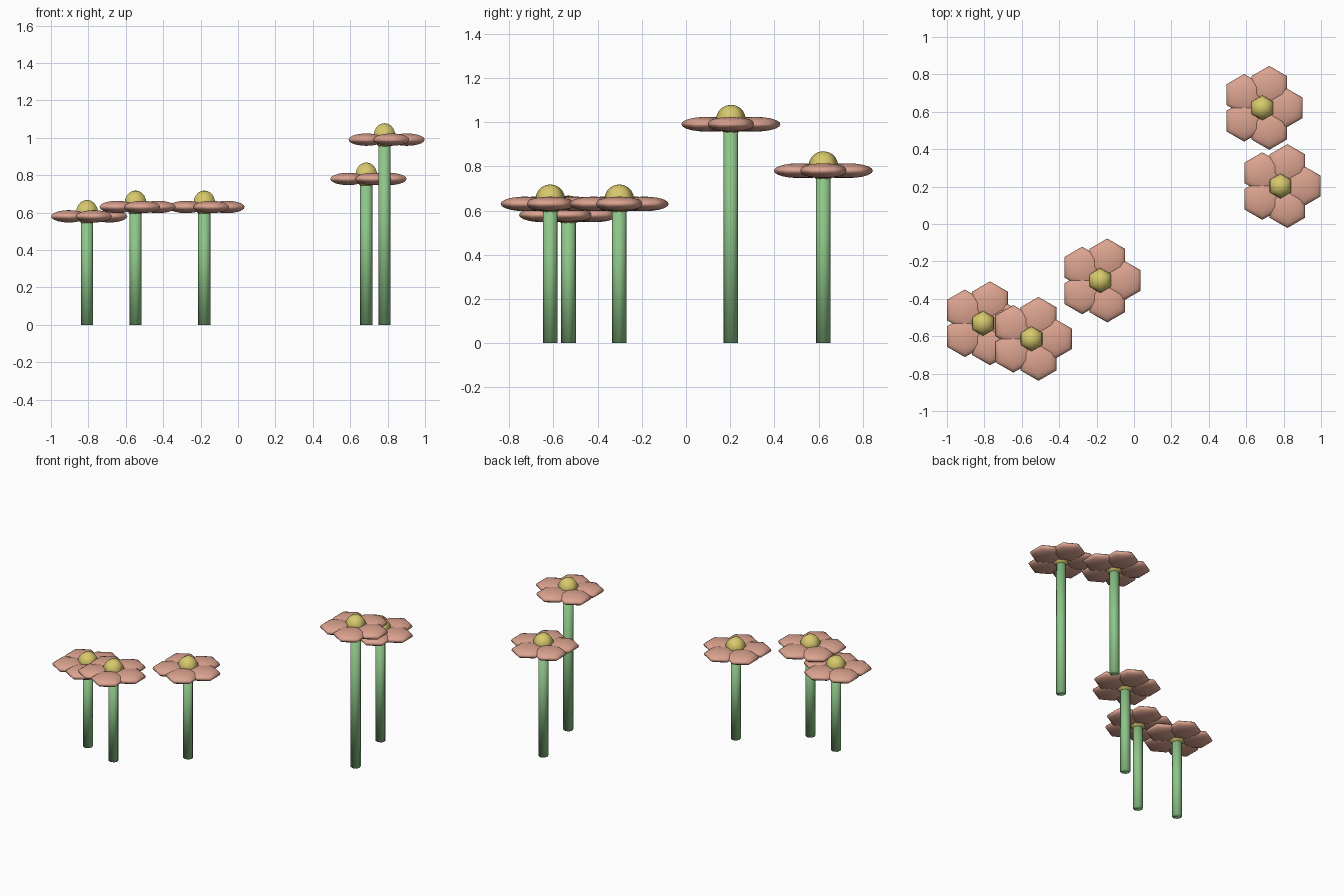
import bpy
import bmesh
import math
from mathutils import Matrix, Vector

cube = bpy.data.objects.get("Cube")
if cube:
    bpy.data.objects.remove(cube, do_unlink=True)


def make_material(name, color):
    mat = bpy.data.materials.new(name)
    mat.use_nodes = True
    mat.diffuse_color = (*color, 1)
    mat.node_tree.nodes["Principled BSDF"].inputs["Base Color"].default_value = (*color, 1)
    return mat


PINK = make_material("petal_pink", (0.72, 0.37, 0.28))
YELLOW = make_material("centre_yellow", (0.68, 0.58, 0.15))
GREEN = make_material("stem_green", (0.27, 0.56, 0.25))

PETAL_RADIUS = 0.11
PETAL_REACH = 0.12
PETAL_COUNT = 5
CENTRE_RADIUS = 0.067
STEM_RADIUS = 0.033


def finish(name, bm, mat, location):
    mesh = bpy.data.meshes.new(name)
    bm.to_mesh(mesh)
    bm.free()
    mesh.materials.append(mat)
    mesh.shade_smooth()
    obj = bpy.data.objects.new(name, mesh)
    obj.location = location
    bpy.context.scene.collection.objects.link(obj)
    return obj


def add_hex_ball(bm, radius, squash=1.0, offset=Vector()):
    """Six-sided ball with its corners pointing along y."""
    ball = bmesh.ops.create_uvsphere(bm, u_segments=6, v_segments=10, radius=radius)["verts"]
    if max(v.co.x for v in ball) > radius * 0.95:
        bmesh.ops.rotate(bm, verts=ball, matrix=Matrix.Rotation(math.pi / 6, 3, "Z"))
    bmesh.ops.scale(bm, verts=ball, vec=(1, 1, squash))
    bmesh.ops.translate(bm, verts=ball, vec=offset)


def build_flower(label, x, y, height):
    # Stem
    bm = bmesh.new()
    bmesh.ops.create_cone(bm, cap_ends=True, segments=8, radius1=STEM_RADIUS,
                          radius2=STEM_RADIUS, depth=height)
    finish(label + "_stem", bm, GREEN, (x, y, height / 2))

    # Ring of flattened petals
    bm = bmesh.new()
    for i in range(PETAL_COUNT):
        angle = math.tau * i / PETAL_COUNT
        offset = Vector((math.cos(angle), math.sin(angle), 0)) * PETAL_REACH
        add_hex_ball(bm, PETAL_RADIUS, 0.3, offset)
    finish(label + "_petals", bm, PINK, (x, y, height))

    # Round centre
    bm = bmesh.new()
    add_hex_ball(bm, CENTRE_RADIUS)
    finish(label + "_centre", bm, YELLOW, (x, y, height + 0.021))


# Flowers: position and petal height
build_flower("far_right_flower", -0.807, -0.531, 0.58)
build_flower("front_flower", -0.548, -0.614, 0.63)
build_flower("middle_flower", -0.18, -0.302, 0.63)
build_flower("back_flower", 0.686, 0.621, 0.78)
build_flower("tall_flower", 0.783, 0.203, 0.99)
